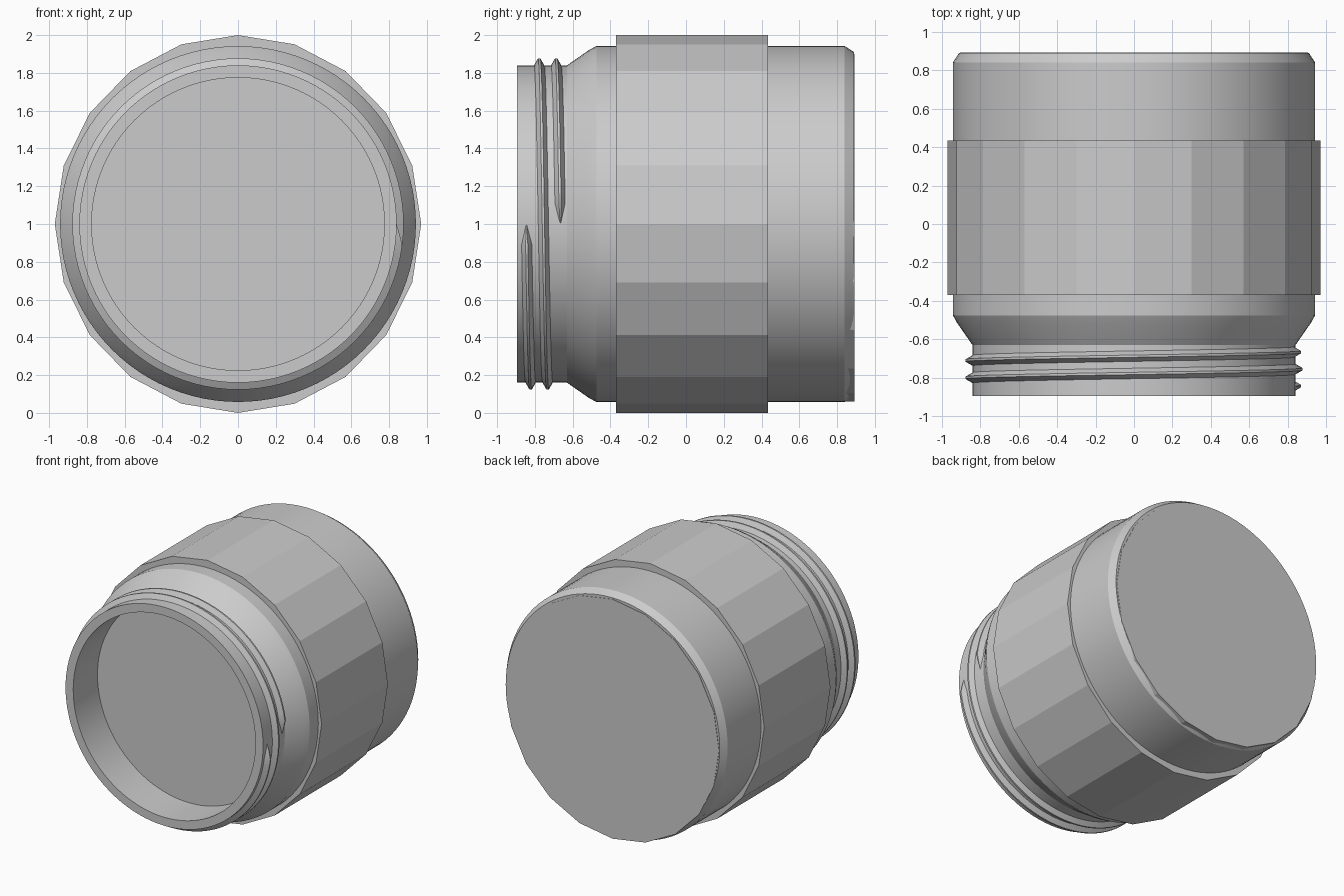
import bpy
import bmesh
from math import sin, cos, pi, radians

cube = bpy.data.objects.get("Cube")
if cube:
    bpy.data.objects.remove(cube, do_unlink=True)

grey = bpy.data.materials.new("plain grey")
grey.use_nodes = True
grey.diffuse_color = (0.6, 0.6, 0.6, 1)
grey.node_tree.nodes["Principled BSDF"].inputs["Base Color"].default_value = (0.6, 0.6, 0.6, 1)


def finish(name, bm, smooth=True):
    bmesh.ops.remove_doubles(bm, verts=bm.verts, dist=1e-5)
    bmesh.ops.recalc_face_normals(bm, faces=bm.faces)
    mesh = bpy.data.meshes.new(name)
    bm.to_mesh(mesh)
    bm.free()
    mesh.materials.append(grey)
    obj = bpy.data.objects.new(name, mesh)
    bpy.context.collection.objects.link(obj)
    if smooth:
        bpy.ops.object.select_all(action='DESELECT')
        obj.select_set(True)
        bpy.context.view_layer.objects.active = obj
        bpy.ops.object.shade_smooth_by_angle(angle=radians(25))
    return obj


def lathe(name, profile, sides, smooth=True, x_scale=1.0, centre_z=1.0):
    """Turn (radius, y) points around the lengthwise axis."""
    bm = bmesh.new()
    rings = []
    for radius, y in profile:
        angles = [2 * pi * i / sides for i in range(sides)]
        rings.append([bm.verts.new((radius * x_scale * sin(a), y, centre_z + radius * cos(a)))
                      for a in angles])
    for a, b in zip(rings, rings[1:]):
        for i in range(sides):
            j = (i + 1) % sides
            bm.faces.new((a[i], a[j], b[j], b[i]))
    bm.faces.new(rings[0])
    bm.faces.new(rings[-1])
    return finish(name, bm, smooth)


# Jar with open neck, sloped shoulder and chamfered base
lathe("jar_body", [(0.775, -0.60), (0.775, -0.895), (0.84, -0.895), (0.84, -0.63),
                   (0.92, -0.515), (0.942, -0.475), (0.942, 0.84), (0.91, 0.89)], 96)

# Faceted band around the middle
lathe("label_band", [(1.0, -0.37), (1.0, 0.435)], 20, smooth=False, x_scale=0.97)

# Faceted filling that shows slightly at the base
lathe("filling", [(0.92, 0.30), (0.92, 0.893)], 20, smooth=False,
      x_scale=0.985, centre_z=0.98)


# Raised screw thread: two turns of a triangular ridge
def screw_thread(name, turns=2, steps=96, start_y=-0.845, pitch=0.09):
    bm = bmesh.new()
    total = turns * steps
    rings = []
    for k in range(total + 1):
        t = 2 * pi * k / steps
        taper = min(1, 0.2 + 0.4 * min(k, total - k))
        y = start_y + pitch * k / steps
        section = [(0.83, -0.033), (0.877, -0.006), (0.877, 0.006), (0.83, 0.033)]
        rings.append([bm.verts.new(((0.83 + (r - 0.83) * taper) * cos(t), y + dy * taper,
                                    1 - (0.83 + (r - 0.83) * taper) * sin(t)))
                      for r, dy in section])
    for a, b in zip(rings, rings[1:]):
        for i in range(4):
            j = (i + 1) % 4
            bm.faces.new((a[i], a[j], b[j], b[i]))
    bm.faces.new(rings[0])
    bm.faces.new(rings[-1])
    return finish(name, bm)


screw_thread("screw_thread")
